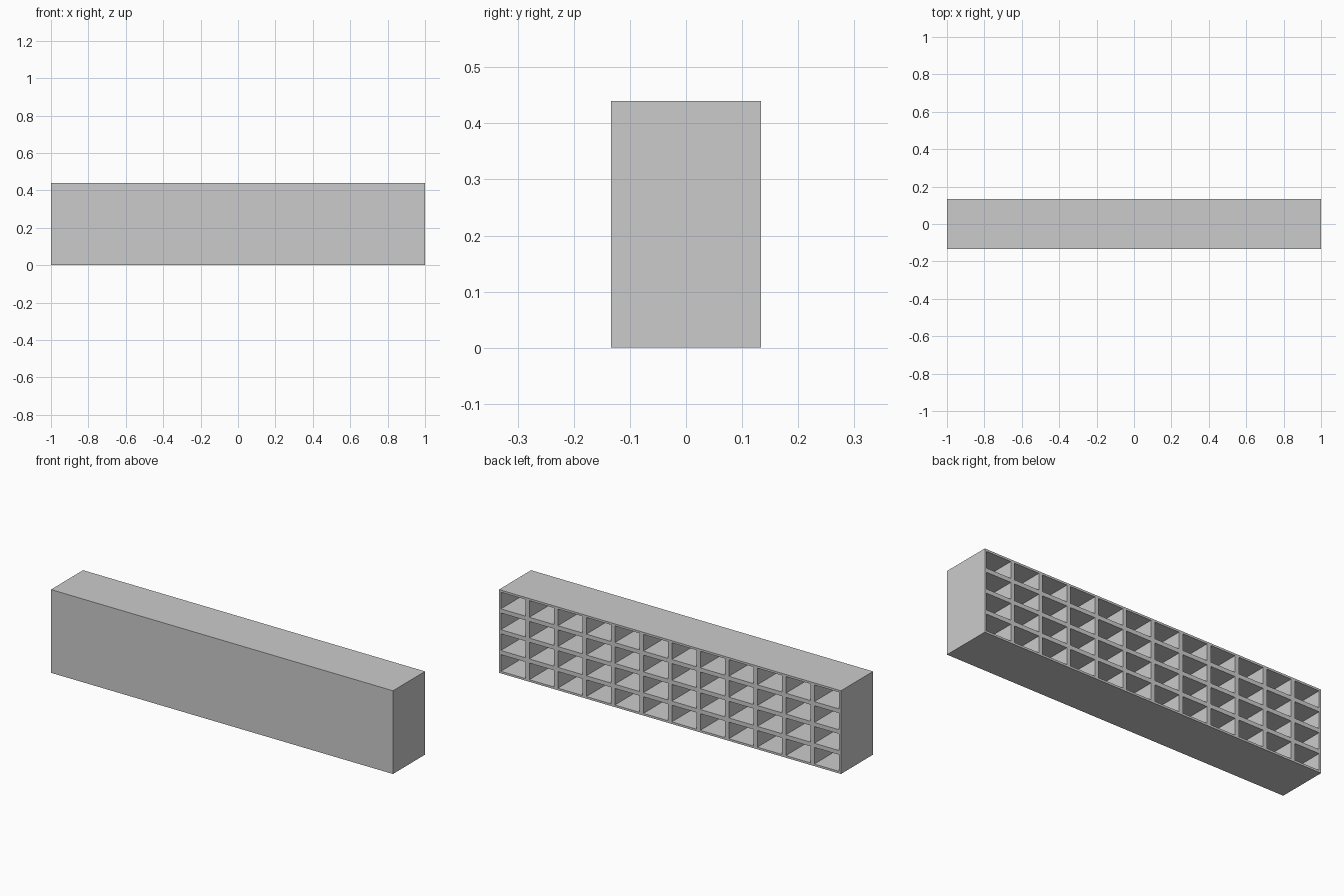
import bpy
import bmesh
from math import radians
from mathutils import Matrix, Vector

if "Cube" in bpy.data.objects:
    bpy.data.objects.remove(bpy.data.objects["Cube"])

COLS, ROWS = 12, 4
HALF_DEPTH, HEIGHT = 0.134, 0.44
WALL = 0.011

bm = bmesh.new()

# open side: one grid face per pigeonhole, facing +y
place = (Matrix.Translation((0, HALF_DEPTH, HEIGHT / 2))
         @ Matrix.Rotation(radians(-90), 4, 'X')
         @ Matrix.Diagonal((1, HEIGHT / 2, 1, 1)))
bmesh.ops.create_grid(bm, x_segments=COLS, y_segments=ROWS, size=1, matrix=place)
cells = list(bm.faces)

# outer casing and closed front panel
rim = [e for e in bm.edges if e.is_boundary]
casing = bmesh.ops.extrude_edge_only(bm, edges=rim)["geom"]
bmesh.ops.translate(bm, vec=Vector((0, -2 * HALF_DEPTH, 0)),
                    verts=[g for g in casing if isinstance(g, bmesh.types.BMVert)])
bmesh.ops.holes_fill(bm, edges=[e for e in bm.edges if e.is_boundary], sides=0)
bmesh.ops.recalc_face_normals(bm, faces=list(bm.faces))
bm.normal_update()

# walls around each pigeonhole, then the recess
bmesh.ops.inset_individual(bm, faces=cells, thickness=WALL, use_even_offset=True)
bm.normal_update()
bmesh.ops.inset_individual(bm, faces=cells, thickness=0,
                           depth=-(2 * HALF_DEPTH - WALL))

# merge the flat, coplanar faces of casing and frame
bmesh.ops.dissolve_limit(bm, angle_limit=radians(1), verts=list(bm.verts),
                         edges=[e for e in bm.edges
                                if all(abs(v.co.y - HALF_DEPTH) > 1e-4 for v in e.verts)
                                or any(abs(v.co.y + HALF_DEPTH) < 1e-4 for v in e.verts)])

mesh = bpy.data.meshes.new("pigeonhole_cabinet")
bm.to_mesh(mesh)
bm.free()
cabinet = bpy.data.objects.new("pigeonhole_cabinet", mesh)
bpy.context.collection.objects.link(cabinet)
